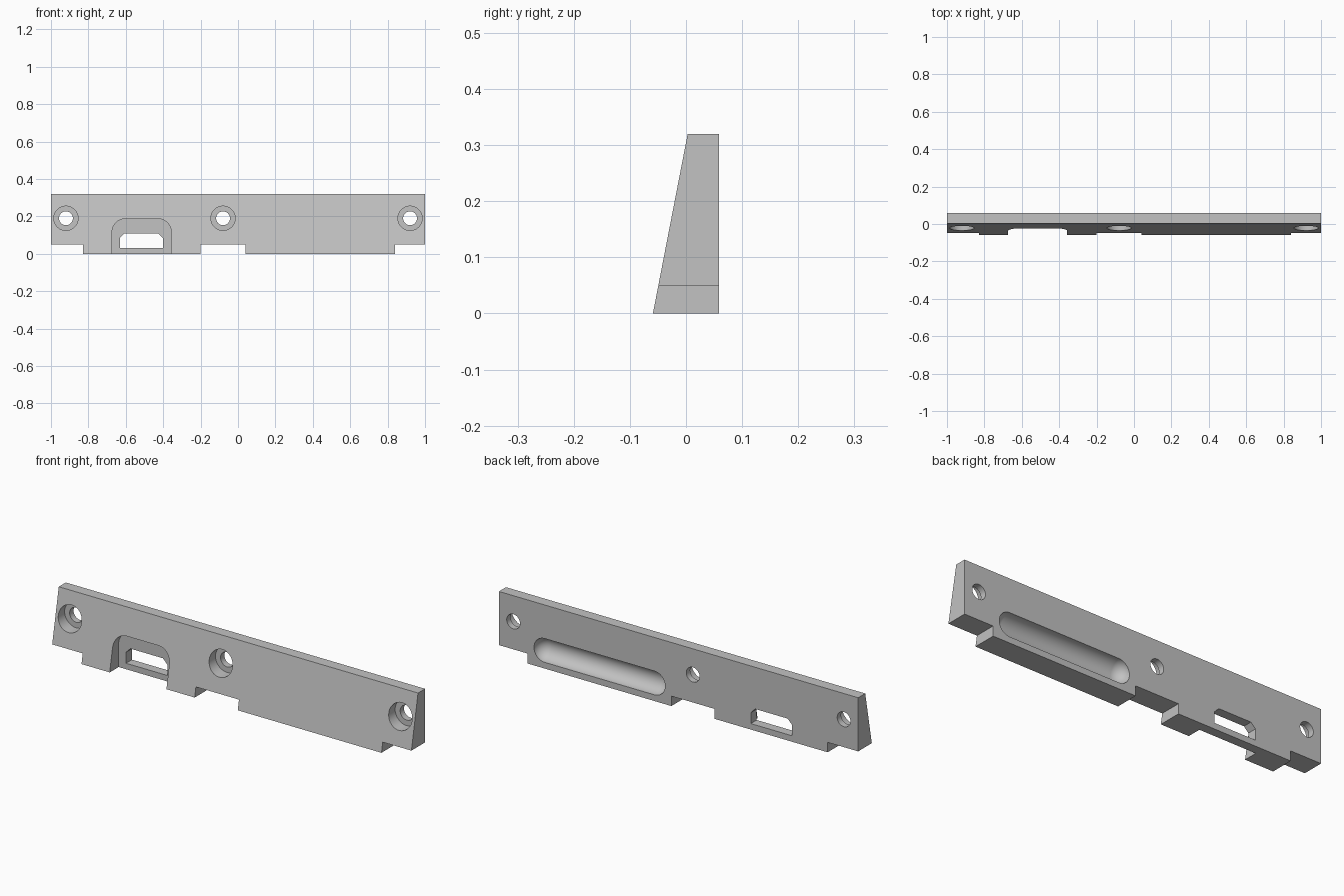
import bpy, bmesh, math
from mathutils import Matrix

cube = bpy.data.objects.get("Cube")
if cube:
    bpy.data.objects.remove(cube, do_unlink=True)

grey = bpy.data.materials.new("plain grey")
grey.use_nodes = True
grey.diffuse_color = (0.54, 0.54, 0.54, 1)
grey.node_tree.nodes["Principled BSDF"].inputs["Base Color"].default_value = grey.diffuse_color


def finish(name, bm):
    bmesh.ops.recalc_face_normals(bm, faces=bm.faces)
    mesh = bpy.data.meshes.new(name)
    bm.to_mesh(mesh)
    bm.free()
    mesh.materials.append(grey)
    obj = bpy.data.objects.new(name, mesh)
    bpy.context.collection.objects.link(obj)
    return obj


def prism(name, points, shift):
    """Extrude a closed outline of 3D points along a vector."""
    bm = bmesh.new()
    face = bm.faces.new([bm.verts.new(p) for p in points])
    ext = bmesh.ops.extrude_face_region(bm, geom=[face])["geom"]
    bmesh.ops.translate(bm, vec=shift, verts=[v for v in ext if isinstance(v, bmesh.types.BMVert)])
    return finish(name, bm)


def front_prism(name, outline, y0, y1):
    return prism(name, [(x, y0, z) for x, z in outline], (0, y1 - y0, 0))


def arc(cx, cz, r, start, end, steps):
    angles = [math.radians(start + (end - start) * i / steps) for i in range(steps + 1)]
    return [(cx + r * math.cos(a), cz + r * math.sin(a)) for a in angles]


def box(name, x0, x1, z0, z1):
    return front_prism(name, [(x0, z0), (x1, z0), (x1, z1), (x0, z1)], -0.2, 0.2)


# Wedge-shaped bar with a sloping front
side = [(-0.059, 0), (0.059, 0), (0.059, 0.32), (0.003, 0.32)]
bar = prism("wedge_bar", [(-1, y, z) for y, z in side], (2, 0, 0))
cutters = []

# Notches along the bottom edge
for x0, x1 in [(-1.1, -0.83), (-0.2, 0.04), (0.84, 1.1)]:
    cutters.append(box("notch_cutter", x0, x1, -0.1, 0.05))

# Counterbored screw holes
for x in (-0.92, -0.08, 0.92):
    for r, back in ((0.065, 0.028), (0.037, 0.2)):
        circle = arc(x, 0.19, r, 0, 360, 48)[:-1]
        cutters.append(front_prism("screw_hole_cutter", circle, -0.2, back))

# Front recess with rounded upper corners
left, right, top, r = -0.673, -0.357, 0.187, 0.07
recess = [(left, -0.1), (right, -0.1)]
recess += arc(right - r, top - r, r, 0, 90, 12) + arc(left + r, top - r, r, 90, 180, 12)
cutters.append(front_prism("recess_cutter", recess, -0.2, 0.012))

# Window with clipped upper corners
window = [(-0.632, 0.03), (-0.402, 0.03), (-0.402, 0.085), (-0.427, 0.11),
          (-0.607, 0.11), (-0.632, 0.085)]
cutters.append(front_prism("window_cutter", window, -0.2, 0.2))

# Round-bottomed slot in the back
bm = bmesh.new()
bmesh.ops.create_uvsphere(bm, u_segments=48, v_segments=25, radius=0.06,
                          matrix=Matrix.Rotation(math.pi / 2, 4, "Y"))
for v in bm.verts:
    v.co.x += math.copysign(0.305, v.co.x)
bmesh.ops.translate(bm, vec=(0.44, 0.0585, 0.091), verts=bm.verts)
cutters.append(finish("slot_cutter", bm))

# Cut everything out of the bar
bpy.context.view_layer.objects.active = bar
for cutter in cutters:
    cutter.hide_render = True
    mod = bar.modifiers.new("cut", "BOOLEAN")
    mod.operation = "DIFFERENCE"
    mod.solver = "EXACT"
    mod.object = cutter
    bpy.ops.object.modifier_apply(modifier=mod.name)
    bpy.data.objects.remove(cutter, do_unlink=True)

bpy.ops.object.select_all(action="DESELECT")
bar.select_set(True)
bpy.ops.object.shade_smooth_by_angle(angle=math.radians(30))
